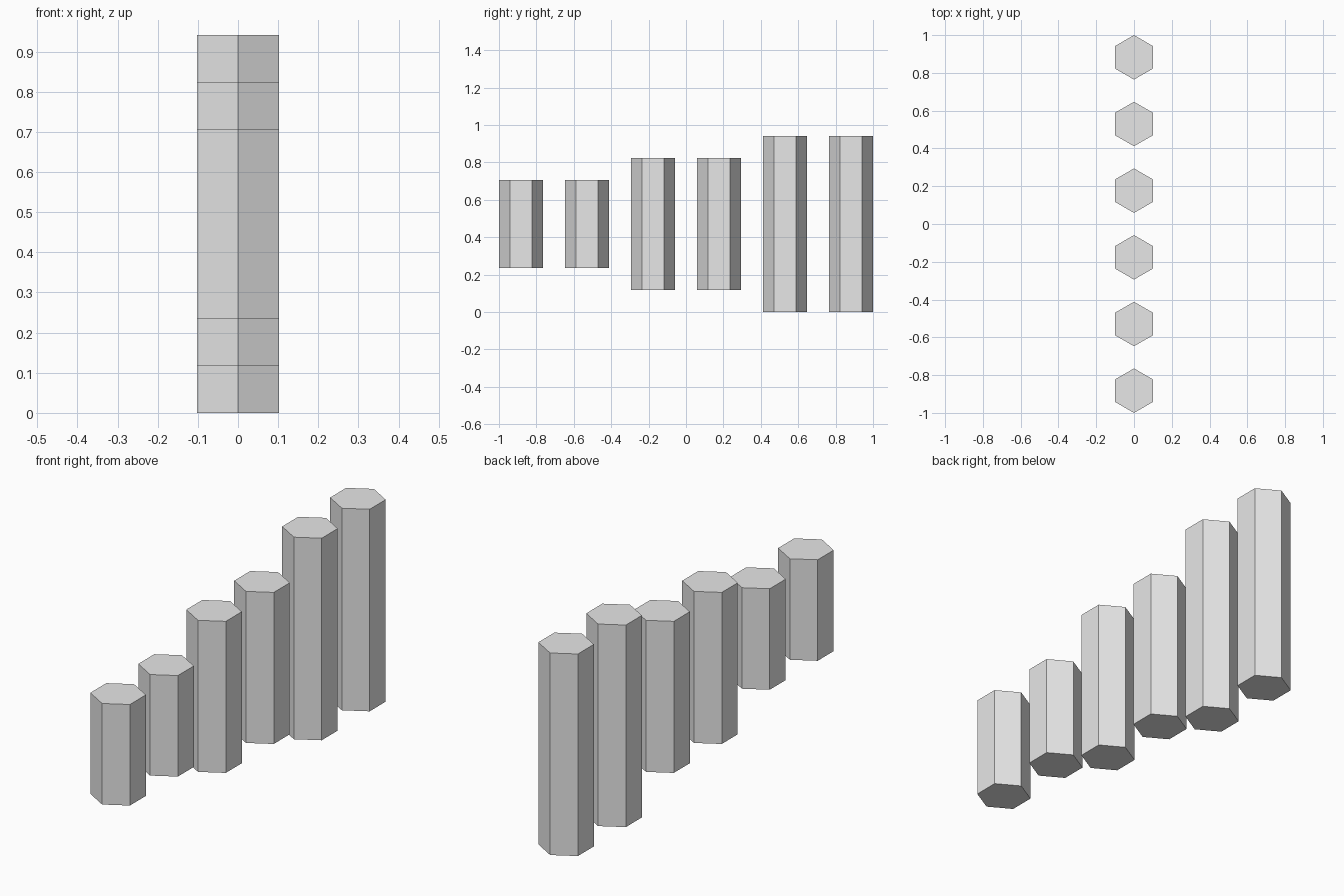
import bpy
import math

cube = bpy.data.objects.get("Cube")
if cube:
    bpy.data.objects.remove(cube, do_unlink=True)

# One plain grey for every column
grey = bpy.data.materials.new("light_grey")
grey.use_nodes = True
colour = (0.8, 0.8, 0.8, 1)
grey.diffuse_color = colour
grey.node_tree.nodes["Principled BSDF"].inputs["Base Color"].default_value = colour

RADIUS = 2 / 17          # six columns, three radii apart, span two units
SPACING = 3 * RADIUS
MID_Z = 4 * RADIUS       # all columns share one mid height


def hex_column(name, y, height):
    """Upright hexagonal column with corners pointing along y."""
    bpy.ops.mesh.primitive_cylinder_add(
        vertices=6, radius=RADIUS, depth=height, location=(0, y, MID_Z))
    column = bpy.context.object
    column.name = name
    column.data.materials.append(grey)
    # Make sure corners, not flats, face front and back
    front = max(v.co.y for v in column.data.vertices)
    if front < RADIUS * 0.95:
        column.rotation_euler.z = math.radians(30)


# Pairs of columns growing taller toward the back
for pair, size in enumerate(("short", "medium", "tall")):
    for k, place in enumerate(("front", "back")):
        index = 2 * pair + k
        hex_column(f"{size}_column_{place}",
                   (index - 2.5) * SPACING,
                   (4 + 2 * pair) * RADIUS)
